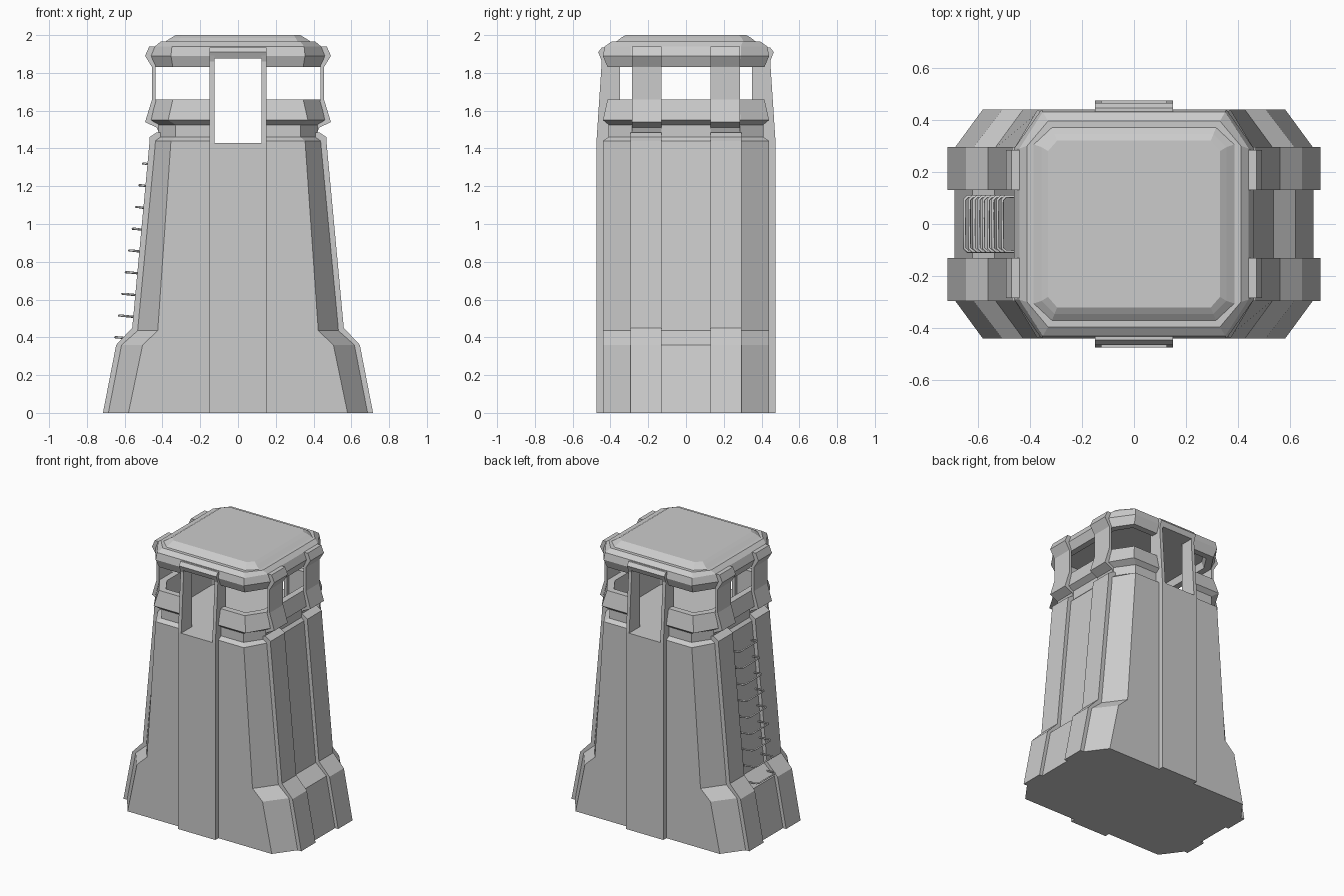
import bpy, bmesh
from mathutils import Vector

if "Cube" in bpy.data.objects:
    bpy.data.objects.remove(bpy.data.objects["Cube"])


def finish(name, bm):
    bmesh.ops.recalc_face_normals(bm, faces=bm.faces)
    me = bpy.data.meshes.new(name)
    bm.to_mesh(me)
    bm.free()
    ob = bpy.data.objects.new(name, me)
    bpy.context.collection.objects.link(ob)
    return ob


def loft(name, rings):
    """Stack of chamfered rectangles: (z, half x, half y, chamfer x, chamfer y)."""
    bm = bmesh.new()
    loops = []
    for z, x, y, cx, cy in rings:
        pts = [(cx, y), (x, cy), (x, -cy), (cx, -y),
               (-cx, -y), (-x, -cy), (-x, cy), (-cx, y)]
        loops.append([bm.verts.new((a, b, z)) for a, b in pts])
    for lo, hi in zip(loops, loops[1:]):
        for i in range(8):
            j = (i + 1) % 8
            bm.faces.new((lo[i], lo[j], hi[j], hi[i]))
    bm.faces.new(loops[0])
    bm.faces.new(loops[-1])
    return finish(name, bm)


def prism(name, profile, lo, hi, axis, sign=1):
    """Extrude a (depth, z) profile along the other horizontal axis."""
    bm = bmesh.new()
    ends = []
    for t in (lo, hi):
        ends.append([bm.verts.new((sign * d, t, z) if axis == 'y' else (t, sign * d, z))
                     for d, z in profile])
    n = len(profile)
    for i in range(n):
        j = (i + 1) % n
        bm.faces.new((ends[0][i], ends[0][j], ends[1][j], ends[1][i]))
    bm.faces.new(ends[0])
    bm.faces.new(ends[1])
    return finish(name, bm)


# tapered body, recessed neck, parapet and cabin floor
body = loft("tower_body", [
    (0.00, 0.69, 0.44, 0.58, 0.29), (0.36, 0.62, 0.44, 0.505, 0.29),
    (0.435, 0.535, 0.44, 0.425, 0.29), (1.44, 0.44, 0.44, 0.355, 0.29),
    (1.46, 0.42, 0.41, 0.33, 0.28), (1.525, 0.42, 0.41, 0.33, 0.28),
    (1.55, 0.46, 0.44, 0.37, 0.29), (1.66, 0.435, 0.415, 0.345, 0.28),
    (1.66, 0.39, 0.37, 0.32, 0.26), (1.43, 0.39, 0.37, 0.32, 0.26)])

# stepped roof with a hollow underside
roof = loft("roof", [
    (1.88, 0.38, 0.36, 0.31, 0.25), (1.83, 0.39, 0.37, 0.32, 0.26),
    (1.83, 0.435, 0.415, 0.345, 0.28), (1.89, 0.46, 0.44, 0.355, 0.29),
    (1.94, 0.44, 0.43, 0.35, 0.29), (1.965, 0.41, 0.395, 0.33, 0.30),
    (1.965, 0.385, 0.37, 0.315, 0.305), (1.985, 0.355, 0.345, 0.305, 0.295),
    (2.00, 0.33, 0.32, 0.295, 0.28)])

# doorway cut through front and back
cutter = prism("doorway_cutter", [(-0.6, 1.43), (0.6, 1.43), (0.6, 1.875), (-0.6, 1.875)],
               -0.125, 0.125, 'x')
cutter.hide_render = True
cutter.hide_viewport = True
for ob in (body, roof):
    mod = ob.modifiers.new("doorway", 'BOOLEAN')
    mod.operation = 'DIFFERENCE'
    mod.solver = 'EXACT'
    mod.object = cutter

buttress = [(0.5, 0), (0.715, 0), (0.645, 0.36), (0.56, 0.45), (0.468, 1.44),
            (0.468, 1.46), (0.43, 1.485), (0.40, 1.485), (0.40, 1.4)]
post = [(0.42, 1.485), (0.43, 1.51), (0.492, 1.54), (0.455, 1.66), (0.455, 1.83),
        (0.492, 1.89), (0.47, 1.94), (0.43, 1.94), (0.43, 1.87), (0.437, 1.83),
        (0.437, 1.66), (0.42, 1.6)]
jamb = [(0.35, 1.42), (0.475, 1.42), (0.446, 1.86), (0.46, 1.9), (0.35, 1.9)]
header = [(0.36, 1.875), (0.45, 1.875), (0.465, 1.91), (0.445, 1.935), (0.40, 1.935)]
pilaster = [(0.40, 0), (0.475, 0), (0.475, 1.43), (0.40, 1.43)]

for s in (-1, 1):
    end = "front" if s < 0 else "back"
    side = "left" if s < 0 else "right"
    # central strip, door jambs and lintel on front and back
    prism(end + "_pilaster", pilaster, -0.15, 0.15, 'x', s)
    prism(end + "_door_header", header, -0.15, 0.15, 'x', s)
    for t in (-1, 1):
        prism(end + "_door_jamb", jamb, *sorted((t * 0.125, t * 0.15)), 'x', s)
        # paired buttresses and cabin posts on the two sides
        prism(side + "_buttress", buttress, *sorted((t * 0.13, t * 0.295)), 'y', s)
        prism(side + "_cabin_post", post, *sorted((t * 0.13, t * 0.285)), 'y', s)

# ladder of U-shaped rungs on the left side
for i in range(9):
    z = 0.40 + 0.115 * i
    x = -0.65 + 0.158 * (z - 0.40)
    wall = -0.525 + 0.095 * (z - 0.435)
    cu = bpy.data.curves.new("ladder_rung", 'CURVE')
    cu.dimensions = '3D'
    cu.bevel_depth = 0.006
    cu.bevel_resolution = 0
    cu.use_fill_caps = True
    sp = cu.splines.new('POLY')
    pts = [(wall, -0.105, z - 0.01), (x + 0.012, -0.105, z), (x, -0.093, z),
           (x, 0.093, z), (x + 0.012, 0.105, z), (wall, 0.105, z - 0.01)]
    sp.points.add(len(pts) - 1)
    for p, co in zip(sp.points, pts):
        p.co = (*co, 1)
    bpy.context.collection.objects.link(bpy.data.objects.new("ladder_rung", cu))
